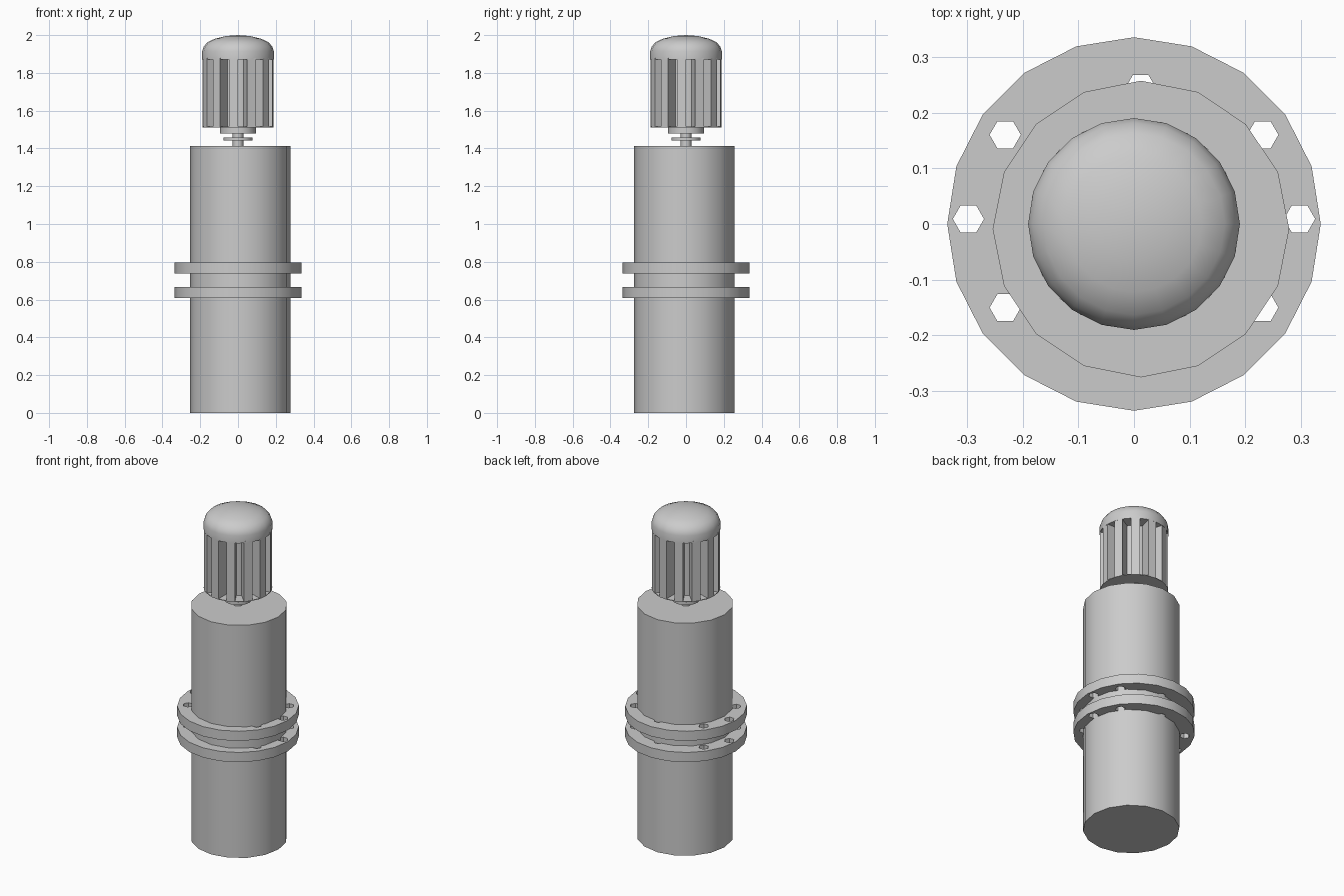
import bpy, bmesh
from math import sin, cos, pi, radians

cube = bpy.data.objects.get("Cube")
if cube:
    bpy.data.objects.remove(cube, do_unlink=True)

grey = bpy.data.materials.new("plain grey")
grey.use_nodes = True
colour = (0.6, 0.6, 0.6, 1)
grey.diffuse_color = colour
grey.node_tree.nodes["Principled BSDF"].inputs["Base Color"].default_value = colour


def finish(name, bm):
    bmesh.ops.recalc_face_normals(bm, faces=bm.faces)
    mesh = bpy.data.meshes.new(name)
    bm.to_mesh(mesh)
    bm.free()
    mesh.materials.append(grey)
    obj = bpy.data.objects.new(name, mesh)
    bpy.context.collection.objects.link(obj)
    return obj


def smooth(obj):
    bpy.ops.object.select_all(action="DESELECT")
    obj.select_set(True)
    bpy.context.view_layer.objects.active = obj
    bpy.ops.object.shade_smooth_by_angle(angle=radians(35))


def ring_points(radius, sides, start=0.0):
    return [(radius * cos(start + 2 * pi * i / sides),
             radius * sin(start + 2 * pi * i / sides)) for i in range(sides)]


def add_prism(bm, outline, z0, z1, centre=(0, 0)):
    """Upright prism over a flat outline."""
    rings = [[bm.verts.new((x + centre[0], y + centre[1], z)) for x, y in outline]
             for z in (z0, z1)]
    bm.faces.new(rings[0][::-1])
    bm.faces.new(rings[1])
    n = len(outline)
    for i in range(n):
        j = (i + 1) % n
        bm.faces.new((rings[0][i], rings[0][j], rings[1][j], rings[1][i]))


def cylinder(name, radius, z0, z1, sides=20, centre=(0, 0)):
    bm = bmesh.new()
    add_prism(bm, ring_points(radius, sides), z0, z1, centre)
    obj = finish(name, bm)
    smooth(obj)
    return obj


# Main body and the stem above it
cylinder("body", 0.266, 0, 1.413, 16, (0.0125, -0.009))
cylinder("stem", 0.028, 1.4, 1.49, 12)
cylinder("stem_washer", 0.076, 1.441, 1.459)
cylinder("knob_collar", 0.095, 1.478, 1.514)

# Two flanges with hexagonal bolt holes
holes = [(0.012, 0.243), (0.012, -0.225)]
for side in (-1, 1):
    holes += [(side * 0.297, 0.009), (side * 0.231, 0.16), (side * 0.231, -0.15)]

for name, z0 in (("lower_flange", 0.608), ("upper_flange", 0.737)):
    flange = cylinder(name, 0.335, z0, z0 + 0.059)
    bm = bmesh.new()
    for hole in holes:
        add_prism(bm, ring_points(0.028, 6), z0 - 0.02, z0 + 0.08, hole)
    cutter = finish("hole_cutter", bm)
    cutter.hide_render = True
    cut = flange.modifiers.new("holes", "BOOLEAN")
    cut.operation = "DIFFERENCE"
    cut.solver = "EXACT"
    cut.object = cutter
    bpy.context.view_layer.objects.active = flange
    bpy.ops.object.modifier_apply(modifier=cut.name)
    bpy.data.objects.remove(cutter, do_unlink=True)

# Knob: base plate, core and twelve fins
cylinder("knob_base", 0.189, 1.512, 1.516)
cylinder("knob_core", 0.11, 1.514, 1.88)
bm = bmesh.new()
for i in range(12):
    a, b = radians(30 * i - 15), radians(30 * i)
    wedge = [(r * sin(t), -r * cos(t))
             for r, t in ((0.1, a), (0.189, a), (0.189, b), (0.1, b))]
    add_prism(bm, wedge, 1.512, 1.88)
finish("knob_fins", bm)

# Knob dome, spun from a profile
bm = bmesh.new()
profile = [(0, 1.87), (0.19, 1.87), (0.19, 1.915), (0.182, 1.938), (0.163, 1.962),
           (0.122, 1.981), (0.065, 1.995), (0, 2)]
points = [bm.verts.new((r, 0, z)) for r, z in profile]
edges = [bm.edges.new(pair) for pair in zip(points, points[1:])]
bmesh.ops.spin(bm, geom=points + edges, cent=(0, 0, 0), axis=(0, 0, 1),
               angle=2 * pi, steps=20, use_merge=True)
bmesh.ops.remove_doubles(bm, verts=bm.verts, dist=0.0005)
smooth(finish("knob_dome", bm))
